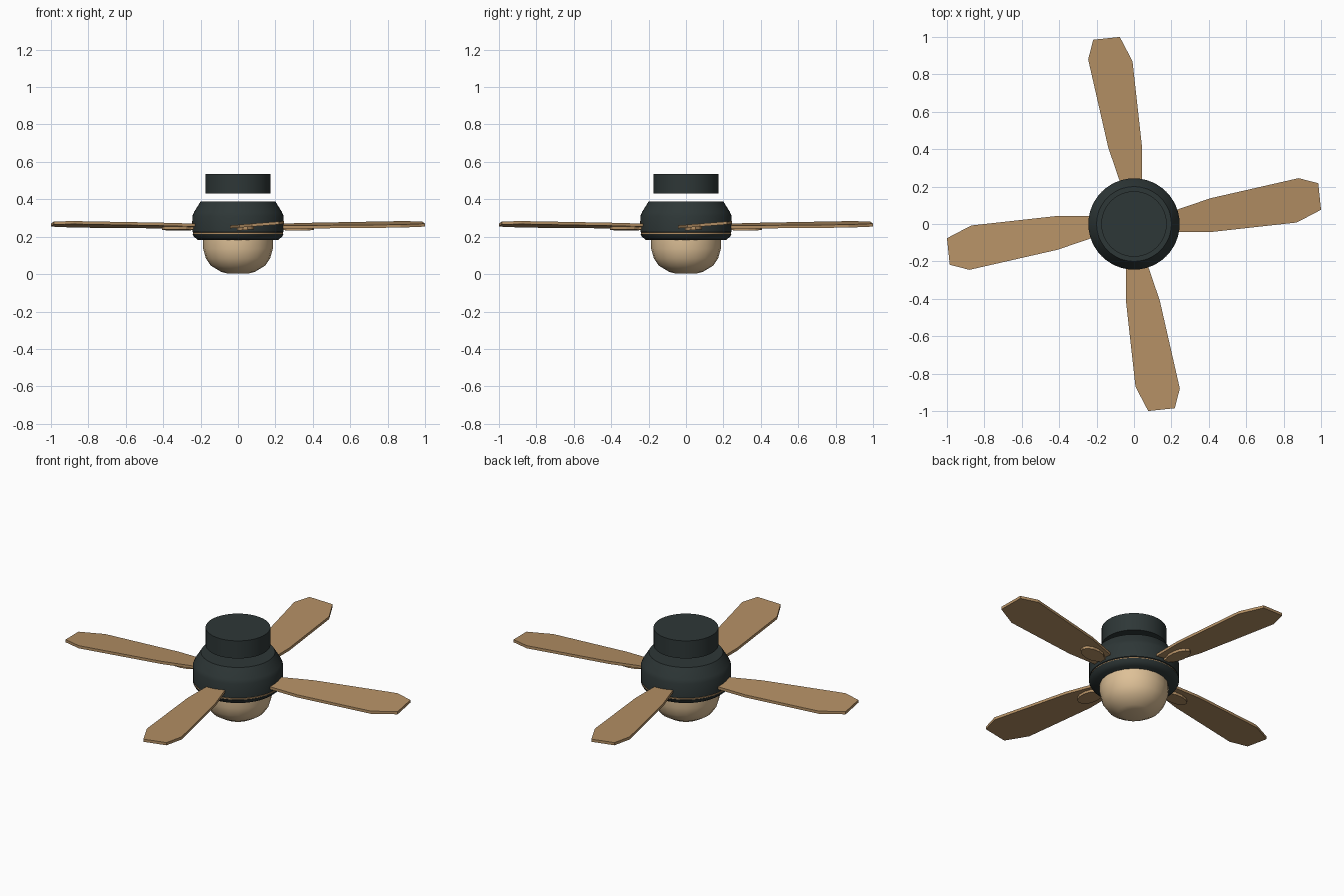
import bpy, bmesh, math
from mathutils import Matrix

if "Cube" in bpy.data.objects:
    bpy.data.objects.remove(bpy.data.objects["Cube"])


def material(name, rgb):
    m = bpy.data.materials.new(name)
    m.diffuse_color = (*rgb, 1)
    m.use_nodes = True
    m.node_tree.nodes["Principled BSDF"].inputs["Base Color"].default_value = m.diffuse_color
    return m


DARK = material("dark_metal", (0.027, 0.038, 0.038))
WOOD = material("light_wood", (0.46, 0.28, 0.13))
GLASS = material("warm_glass", (0.73, 0.53, 0.31))


def finish(name, bm, mat, smooth=None):
    bmesh.ops.recalc_face_normals(bm, faces=bm.faces)
    me = bpy.data.meshes.new(name)
    bm.to_mesh(me)
    bm.free()
    me.materials.append(mat)
    ob = bpy.data.objects.new(name, me)
    bpy.context.collection.objects.link(ob)
    if smooth:
        bpy.ops.object.select_all(action='DESELECT')
        bpy.context.view_layer.objects.active = ob
        ob.select_set(True)
        bpy.ops.object.shade_smooth_by_angle(angle=math.radians(smooth))
    return ob


def lathe(name, profile, mat, segments=48, smooth=40):
    """Spin (radius, z) points around z and cap both ends."""
    bm = bmesh.new()
    rings = []
    for r, z in profile:
        rings.append([bm.verts.new((r * math.cos(a), r * math.sin(a), z))
                      for a in (2 * math.pi * i / segments for i in range(segments))])
    for low, high in zip(rings, rings[1:]):
        for i in range(segments):
            j = (i + 1) % segments
            bm.faces.new((low[i], low[j], high[j], high[i]))
    bm.faces.new(rings[0][::-1])
    bm.faces.new(rings[-1])
    return finish(name, bm, mat, smooth)


PITCH = 0.08  # rise of the blade across its width


def slab(name, outline, z, thickness, mat, turn):
    """Pitched flat plate from an outline, turned about the fan axis."""
    bm = bmesh.new()
    top = [bm.verts.new((x, y, z + PITCH * y)) for x, y in outline]
    bottom = [bm.verts.new((x, y, z + PITCH * y - thickness)) for x, y in outline]
    bm.faces.new(top)
    bm.faces.new(bottom[::-1])
    for i in range(len(outline)):
        j = (i + 1) % len(outline)
        bm.faces.new((top[i], bottom[i], bottom[j], top[j]))
    bm.transform(Matrix.Rotation(turn, 4, 'Z'))
    return finish(name, bm, mat)


# Ceiling canopy, floating above the motor
lathe("ceiling_canopy", [(0.175, 0.43), (0.175, 0.535)], DARK)

# Motor housing, trim ring and lower cup
lathe("motor_housing", [(0.236, 0.222), (0.244, 0.226), (0.244, 0.31),
                        (0.235, 0.332), (0.2, 0.388)], DARK)
lathe("trim_ring", [(0.241, 0.215), (0.241, 0.222)], WOOD)
lathe("lower_cup", [(0.215, 0.183), (0.236, 0.2), (0.244, 0.215)], DARK)

# Glass light bowl
lathe("light_bowl", [(0.06, 0.004), (0.09, 0.012), (0.145, 0.045), (0.172, 0.085),
                     (0.186, 0.135), (0.186, 0.183)], GLASS, 20, 50)

# Four blades, each with an oval bracket and arm beneath
BLADE = [(0.2, 0.065), (0.24, 0.08), (0.41, 0.138), (0.88, 0.245), (0.985, 0.218),
         (1.0, 0.076), (0.87, 0.008), (0.42, -0.042), (0.2, -0.042)]
ARM = [(0.2, 0.0), (0.27, 0.01), (0.27, 0.05), (0.2, 0.04)]
OVAL = [(0.325 + 0.08 * math.cos(a) - 0.008 * math.sin(a),
         0.04 + 0.012 * math.cos(a) + 0.045 * math.sin(a))
        for a in (2 * math.pi * i / 12 for i in range(12))]
for k in range(4):
    turn = k * math.pi / 2
    slab(f"blade_{k + 1}", BLADE, 0.264, 0.016, WOOD, turn)
    slab(f"blade_bracket_{k + 1}", OVAL, 0.248, 0.015, WOOD, turn)
    slab(f"bracket_arm_{k + 1}", ARM, 0.247, 0.012, WOOD, turn)
